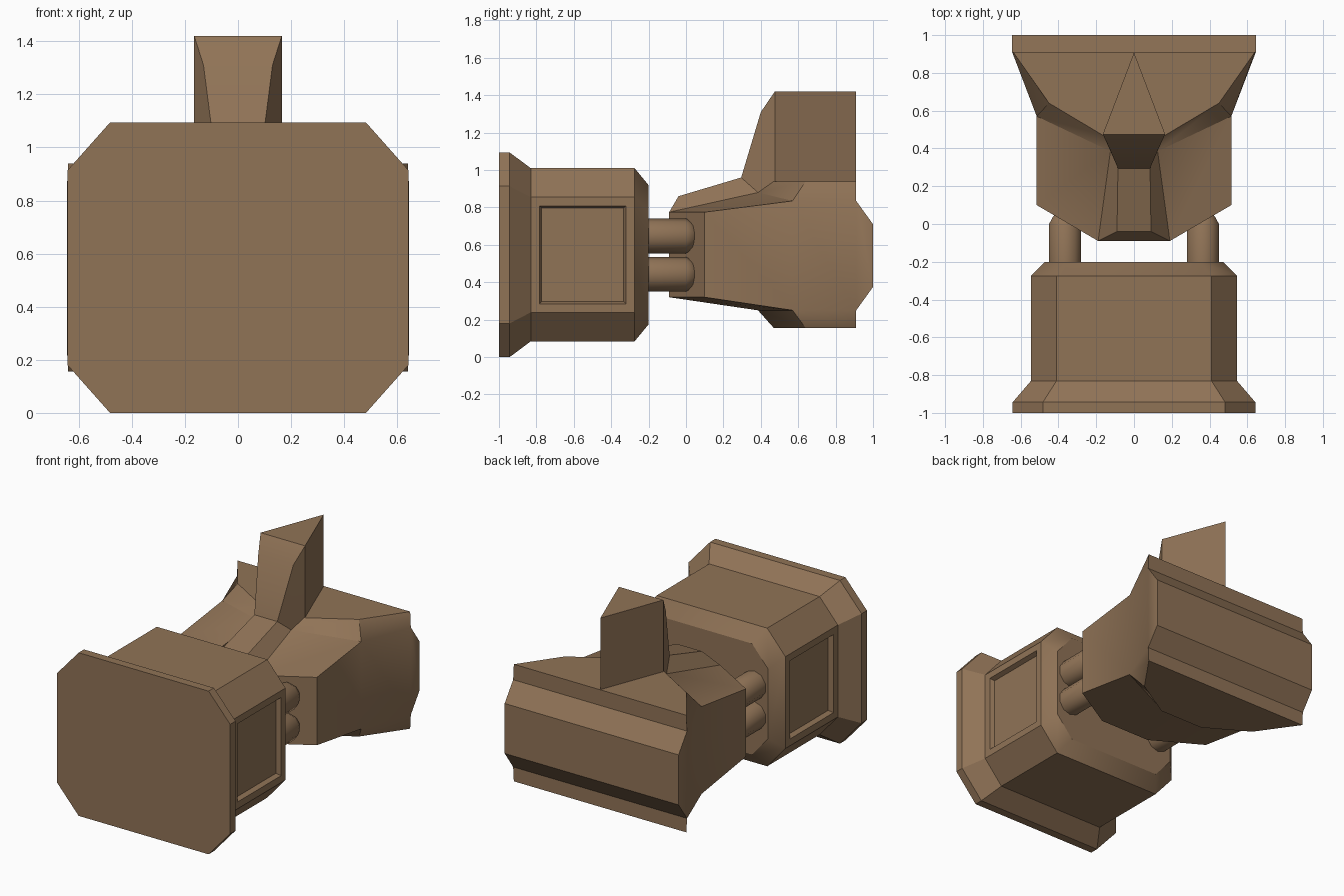
import bpy, bmesh, math

if "Cube" in bpy.data.objects:
    bpy.data.objects.remove(bpy.data.objects["Cube"])

brown = bpy.data.materials.new("brown")
brown.diffuse_color = (0.28, 0.172, 0.094, 1)
brown.use_nodes = True
brown.node_tree.nodes["Principled BSDF"].inputs["Base Color"].default_value = brown.diffuse_color


def finish(name, bm, angle):
    """Turn a bmesh into a named object with outward normals and angle-based smoothing."""
    bmesh.ops.recalc_face_normals(bm, faces=bm.faces)
    me = bpy.data.meshes.new(name)
    bm.to_mesh(me)
    bm.free()
    me.materials.append(brown)
    ob = bpy.data.objects.new(name, me)
    bpy.context.collection.objects.link(ob)
    bpy.ops.object.select_all(action='DESELECT')
    ob.select_set(True)
    bpy.context.view_layer.objects.active = ob
    bpy.ops.object.shade_smooth_by_angle(angle=math.radians(angle))
    return ob


def loft(rings):
    """Skin closed rings of points and cap both ends."""
    bm = bmesh.new()
    vs = [[bm.verts.new(p) for p in r] for r in rings]
    n = len(vs[0])
    for a, b in zip(vs, vs[1:]):
        for i in range(n):
            bm.faces.new((a[i], a[(i + 1) % n], b[(i + 1) % n], b[i]))
    bm.faces.new(vs[0])
    bm.faces.new(vs[-1])
    return bm


def mirrored(points, half_faces, full_faces):
    """Build right-hand faces plus their x mirror, and faces spanning the middle.
    In a spanning face, listed points are followed by their mirrors in reverse."""
    bm = bmesh.new()
    r = {k: bm.verts.new(p) for k, p in points.items()}
    l = {k: r[k] if p[0] == 0 else bm.verts.new((-p[0], p[1], p[2]))
         for k, p in points.items()}
    for f in half_faces:
        bm.faces.new([r[k] for k in f])
        bm.faces.new([l[k] for k in reversed(f)])
    for f in full_faces:
        loop = [r[k] for k in f] + [l[k] for k in reversed(f)]
        bm.faces.new(list(dict.fromkeys(loop)))
    return bm


# Hammer block: octagonal rings along y
ZC = 0.547


def octagon(y, hx, hz, cx, cz):
    q = [(hx, hz - cz), (hx - cx, hz), (cx - hx, hz), (-hx, hz - cz)]
    q += [(-x, -z) for x, z in q]
    return [(x, y, ZC + z) for x, z in q]


bm = loft([octagon(-1.0, 0.642, 0.547, 0.16, 0.18),
           octagon(-0.943, 0.642, 0.547, 0.16, 0.18),
           octagon(-0.83, 0.545, 0.463, 0.135, 0.155),
           octagon(-0.275, 0.545, 0.463, 0.135, 0.155),
           octagon(-0.2, 0.47, 0.372, 0.12, 0.14)])
bm.normal_update()
bmesh.ops.recalc_face_normals(bm, faces=bm.faces)
# recessed side panels
sides = [f for f in bm.faces if abs(f.normal.x) > 0.99
         and -0.6 < f.calc_center_median().y < -0.5]
bmesh.ops.inset_individual(bm, faces=sides, thickness=0.065, depth=0)
bmesh.ops.inset_individual(bm, faces=sides, thickness=0.018, depth=-0.03)
finish("hammer_block", bm, 30)

# Four connecting pistons with rounded ends
for sx, side in ((-1, "left"), (1, "right")):
    for z, level in ((0.443, "lower"), (0.648, "upper")):
        rings = []
        for y, s in ((-0.22, 1), (0.0, 1), (0.04, 0.75), (0.062, 0.35)):
            rings.append([(sx * 0.365 + 0.089 * s * math.sin(i * math.pi / 5), y,
                           z + 0.093 * s * math.cos(i * math.pi / 5)) for i in range(10)])
        finish(f"piston_{side}_{level}", loft(rings), 40)

# Head: top (t) and bottom (b) share one outline at different heights
pts = {}
for k, z0, z1, zk, zb, zc in (("t", 0.775, 0.835, 0.71, 0.88, 0.94),
                              ("b", 0.32, 0.25, 0.375, 0.25, 0.155)):
    pts.update({"nose" + k: (0.19, -0.09, z0), "cheek" + k: (0.515, 0.1, z0),
                "waist" + k: (0.515, 0.57, z1), "rear" + k: (0.645, 0.91, z1),
                "back" + k: (0.645, 1.0, zk), "step" + k: (0.125, 0.385, zb),
                "in" + k: (0.165, 0.47, zc), "out" + k: (0.45, 0.64, zc),
                "end" + k: (0.64, 0.91, zc)})
half, full = [], []
for k in "tb":
    for f in (("nose", "cheek", "waist", "step"), ("step", "waist", "out", "in"),
              ("waist", "rear", "end", "out")):
        half.append([n + k for n in f])
    for f in (("nose", "step"), ("step", "in"), ("in", "out", "end"),
              ("end", "rear"), ("rear", "back")):
        full.append([n + k for n in f])
for a, b in (("nose", "cheek"), ("cheek", "waist"), ("waist", "rear"), ("rear", "back")):
    half.append([a + "t", b + "t", b + "b", a + "b"])
full += [["noset", "noseb"], ["backt", "backb"]]
finish("head", mirrored(pts, half, full), 30)

# Ridge rising into the upright fin
pts = {"nose": (0.19, -0.09, 0.775), "step": (0.125, 0.385, 0.88),
       "in": (0.165, 0.475, 0.93), "r0": (0.09, -0.04, 0.86),
       "r1": (0.085, 0.295, 0.96), "r2": (0.13, 0.40, 1.31),
       "top": (0.165, 0.475, 1.42), "tail_top": (0, 0.908, 1.42),
       "tail": (0, 0.908, 0.93)}
half = [("nose", "step", "r1", "r0"), ("step", "in", "r2", "r1"), ("in", "top", "r2"),
        ("in", "tail", "tail_top", "top")]
full = [("nose", "r0"), ("r0", "r1"), ("r1", "r2"), ("r2", "top"), ("top", "tail_top"),
        ("nose", "step"), ("step", "in"), ("in", "tail")]
finish("fin_ridge", mirrored(pts, half, full), 30)
